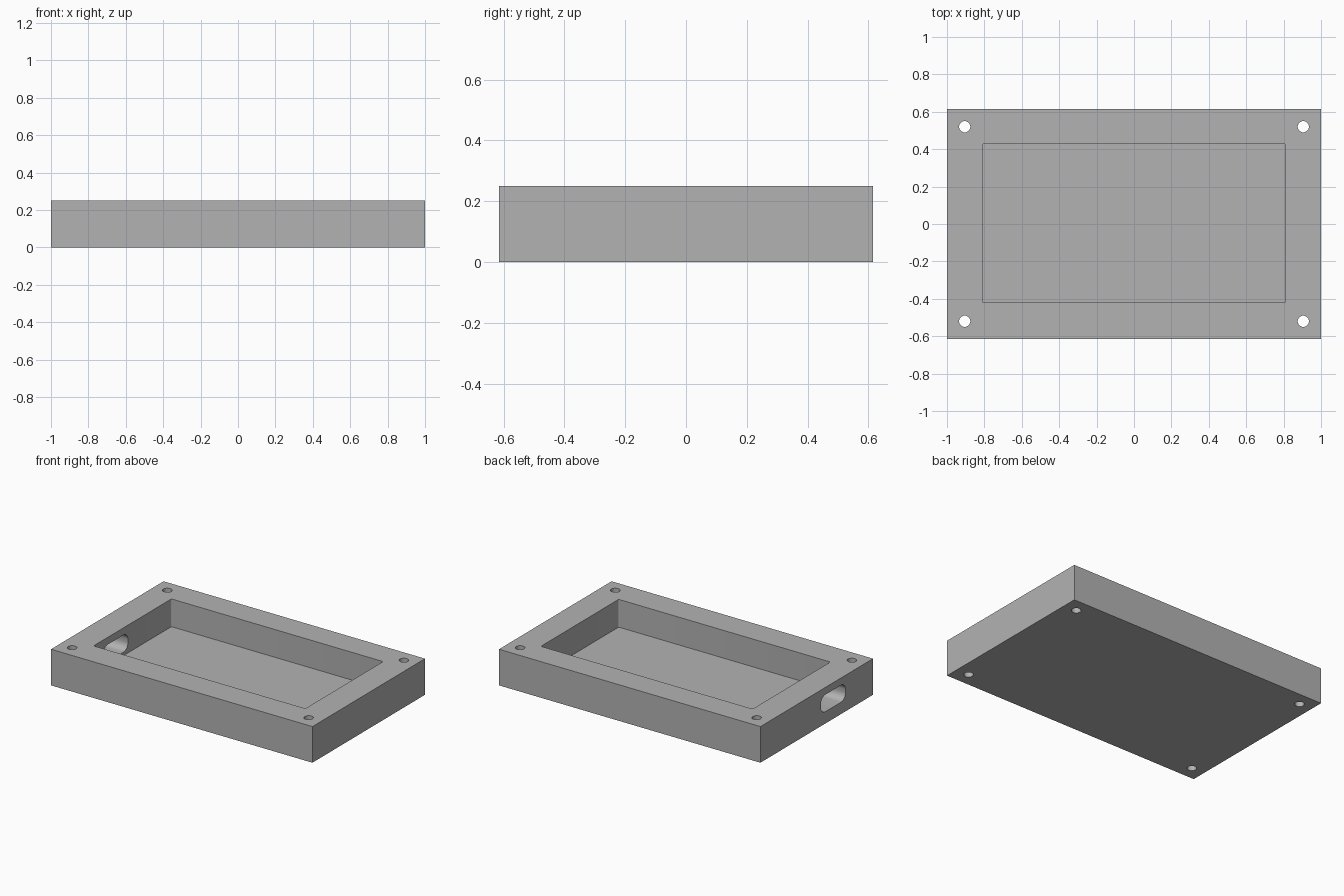
import bpy, bmesh, math

default = bpy.data.objects.get("Cube")
if default:
    bpy.data.objects.remove(default, do_unlink=True)

LENGTH, WIDTH, HEIGHT, FLOOR = 2.0, 1.23, 0.25, 0.058


def make_material(name, colour):
    mat = bpy.data.materials.new(name)
    mat.use_nodes = True
    mat.diffuse_color = colour
    mat.node_tree.nodes["Principled BSDF"].inputs["Base Color"].default_value = colour
    return mat


def rounded_rect(w, h, r, steps):
    """Outline of a rectangle with rounded corners, counter-clockwise."""
    points = []
    for i, (sx, sy) in enumerate([(1, 1), (-1, 1), (-1, -1), (1, -1)]):
        for k in range(steps + 1):
            a = math.pi / 2 * (i + k / steps)
            points.append((sx * (w / 2 - r) + r * math.cos(a),
                           sy * (h / 2 - r) + r * math.sin(a)))
    return points


def prism(name, outline, place, depth):
    """Extrude a 2D outline; place maps (u, v) to 3D, depth is a 3D vector."""
    bm = bmesh.new()
    face = bm.faces.new([bm.verts.new(place(u, v)) for u, v in outline])
    moved = bmesh.ops.extrude_face_region(bm, geom=[face])["geom"]
    bmesh.ops.translate(bm, vec=depth,
                        verts=[g for g in moved if isinstance(g, bmesh.types.BMVert)])
    bmesh.ops.recalc_face_normals(bm, faces=bm.faces)
    mesh = bpy.data.meshes.new(name)
    bm.to_mesh(mesh)
    bm.free()
    obj = bpy.data.objects.new(name, mesh)
    bpy.context.collection.objects.link(obj)
    return obj


# Solid block of the tray
half_l, half_w = LENGTH / 2, WIDTH / 2
block = [(-half_l, -half_w), (half_l, -half_w), (half_l, half_w), (-half_l, half_w)]
tray = prism("tray", block, lambda u, v: (u, v, 0), (0, 0, HEIGHT))
tray.data.materials.append(make_material("plain grey", (0.45, 0.45, 0.45, 1)))

# Pocket with slightly rounded corners
cutters = [prism("pocket_cutter", rounded_rect(1.62, 0.85, 0.01, 4),
                 lambda u, v: (u, v + 0.004, FLOOR), (0, 0, HEIGHT))]

# Cable slot through the right-hand end wall
cutters.append(prism("slot_cutter", rounded_rect(0.27, 0.118, 0.05, 8),
                     lambda u, v: (-1.1, u - 0.18, v + 0.141), (0.4, 0, 0)))

# Four corner screw holes
circle = [(0.03 * math.cos(math.tau * i / 32), 0.03 * math.sin(math.tau * i / 32))
          for i in range(32)]
for sx in (-1, 1):
    for sy in (-1, 1):
        cutters.append(prism("screw_hole_cutter", circle,
                             lambda u, v: (u + sx * 0.905, v + sy * 0.52, -0.1),
                             (0, 0, HEIGHT + 0.2)))

# Cut everything out of the block
for cutter in cutters:
    cutter.hide_render = True
    cut = tray.modifiers.new(cutter.name, "BOOLEAN")
    cut.operation = "DIFFERENCE"
    cut.solver = "EXACT"
    cut.object = cutter

bpy.ops.object.select_all(action="DESELECT")
bpy.context.view_layer.objects.active = tray
tray.select_set(True)
for cut in list(tray.modifiers):
    bpy.ops.object.modifier_apply(modifier=cut.name)
for cutter in cutters:
    bpy.data.objects.remove(cutter, do_unlink=True)

# Smooth the round walls, keep the corners crisp
bpy.ops.object.shade_smooth_by_angle(angle=math.radians(30))
